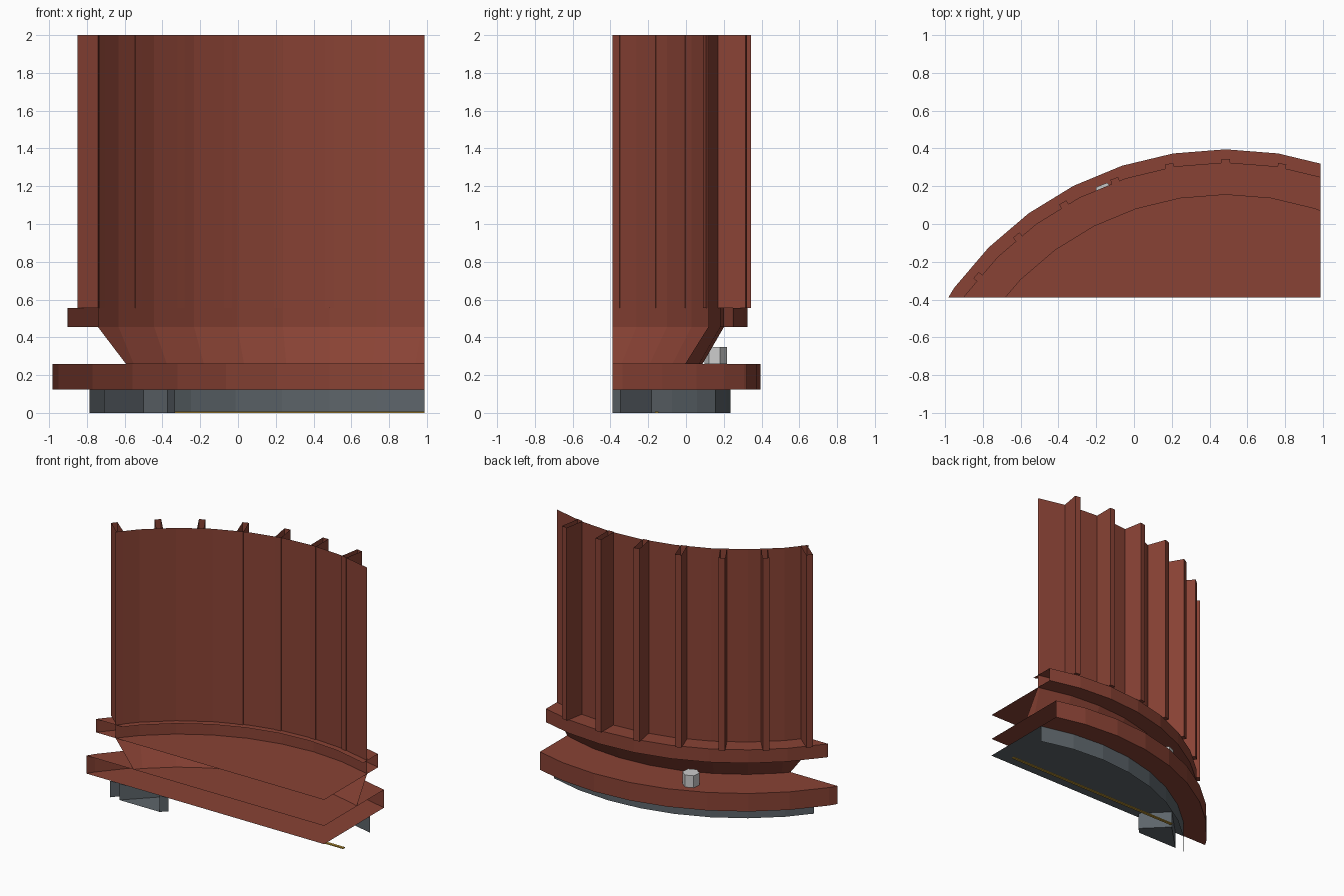
import bpy, bmesh
from math import sin, cos, radians, tau
from mathutils import Vector, Matrix

if "Cube" in bpy.data.objects:
    bpy.data.objects.remove(bpy.data.objects["Cube"])

CX, CY = 0.485, -1.379      # axis of the big round vessel
X_CUT, Y_CUT = 0.987, -0.39  # planes where the section is cut off
SEGS = 40


def material(name, rgb):
    m = bpy.data.materials.new(name)
    m.diffuse_color = (*rgb, 1)
    m.use_nodes = True
    m.node_tree.nodes["Principled BSDF"].inputs["Base Color"].default_value = m.diffuse_color
    return m


RED = material("rust_red", (0.25, 0.055, 0.035))
STEEL = material("dark_steel", (0.11, 0.13, 0.145))
BRASS = material("brass", (0.55, 0.33, 0.04))


def finish(name, bm, mat=None, clip=True):
    # cut the part at the two section planes, leaving it open
    if clip:
        for co, no in (((X_CUT, 0, 0), (1, 0, 0)), ((0, Y_CUT, 0), (0, -1, 0))):
            bmesh.ops.bisect_plane(bm, geom=bm.verts[:] + bm.edges[:] + bm.faces[:],
                                   plane_co=co, plane_no=no, clear_outer=True)
    me = bpy.data.meshes.new(name)
    bm.to_mesh(me)
    bm.free()
    ob = bpy.data.objects.new(name, me)
    bpy.context.collection.objects.link(ob)
    if mat:
        me.materials.append(mat)
    return ob


def revolve(name, profile, mat):
    # faceted surface of revolution from (radius, z) points
    bm = bmesh.new()
    rings = []
    for r, z in profile:
        if r == 0:
            rings.append([bm.verts.new((CX, CY, z))] * SEGS)
        else:
            rings.append([bm.verts.new((CX + r * cos(tau * i / SEGS),
                                        CY + r * sin(tau * i / SEGS), z))
                          for i in range(SEGS)])
    for a, b in zip(rings, rings[1:]):
        for i in range(SEGS):
            j = (i + 1) % SEGS
            quad = list(dict.fromkeys((a[i], a[j], b[j], b[i])))
            bm.faces.new(quad)
    return finish(name, bm, mat)


def radial_box(bm, angle, r0, r1, half_width, z0, z1, open_top=False):
    # box pointing outward from the axis; angle is measured from +y towards -x
    size = Vector((2 * half_width, r1 - r0, z1 - z0))
    mat = (Matrix.Translation((CX, CY, 0)) @ Matrix.Rotation(radians(angle), 4, 'Z')
           @ Matrix.Translation((0, (r0 + r1) / 2, (z0 + z1) / 2))
           @ Matrix.Diagonal((*size, 1)))
    verts = bmesh.ops.create_cube(bm, size=1, matrix=mat)["verts"]
    if open_top:
        top = [f for f in {f for v in verts for f in v.link_faces}
               if f.calc_center_median().z > z1 - 1e-4]
        bmesh.ops.delete(bm, geom=top, context='FACES_ONLY')


# main shell: wall and the tapered neck below it
revolve("vessel_wall", [(1.58, 0.455), (1.58, 2.0)], RED)
revolve("tapered_neck", [(1.467, 0.26), (1.58, 0.455)], RED)

# upper flange: ring on top, solid underside
revolve("upper_flange", [(1.534, 0.555), (1.705, 0.555), (1.705, 0.455), (0, 0.455)], RED)

# lower flange
revolve("lower_flange", [(0, 0.26), (1.774, 0.26), (1.774, 0.125), (0, 0.125)], RED)

# steel base ring, open underneath
revolve("base_ring", [(0, 0.123), (1.614, 0.123), (1.614, 0.0)], STEEL)

# outer stiffening ribs, open at the top
bm = bmesh.new()
for a in range(-10, 51, 10):
    radial_box(bm, a, 1.572, 1.724, 0.022, 0.555, 2.0, open_top=True)
finish("stiffening_ribs", bm, RED)

# diagonal block under the base
bm = bmesh.new()
radial_box(bm, 45, 1.308, 1.544, 0.152, 0.0, 0.123)
finish("base_block", bm, STEEL)

# thin strip on the underside
bm = bmesh.new()
x0, x1 = -0.475, X_CUT
bmesh.ops.create_cube(bm, size=1, matrix=Matrix.Translation(((x0 + x1) / 2, -0.155, 0.004))
                      @ Matrix.Diagonal((x1 - x0, 0.02, 0.008, 1)))
finish("bottom_strip", bm, BRASS, clip=False)

# hexagonal bolt head on the lower flange
bm = bmesh.new()
bmesh.ops.create_cone(bm, cap_ends=True, segments=6, radius1=0.06, radius2=0.06, depth=0.09,
                      matrix=Matrix.Translation((CX, CY, 0))
                      @ Matrix.Rotation(radians(22.5), 4, 'Z')
                      @ Matrix.Translation((0, 1.664, 0.305))
                      @ Matrix.Rotation(radians(30), 4, 'Z'))
finish("bolt_head", bm, clip=False)
